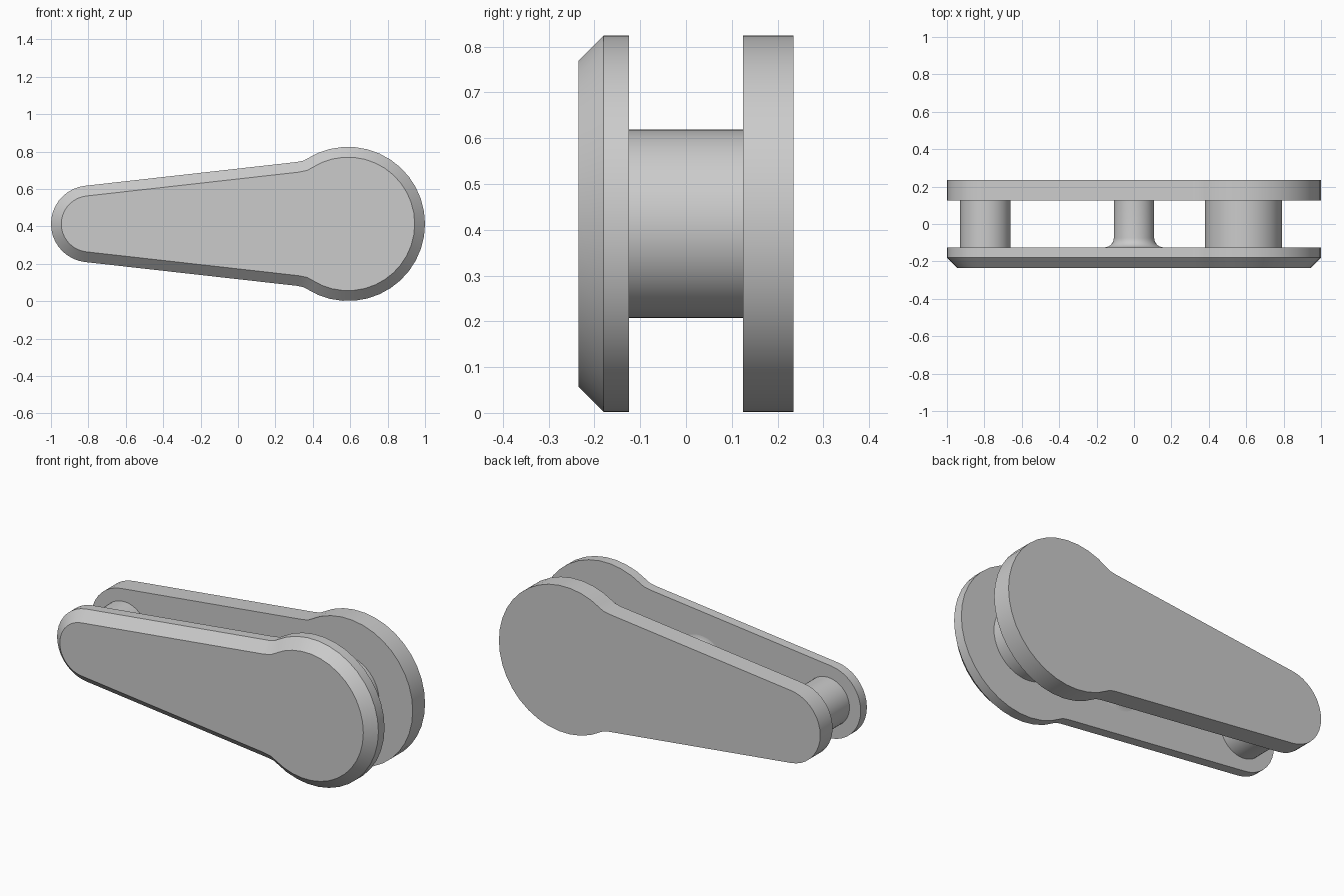
import bpy, bmesh, math
from mathutils import Matrix, Vector

if "Cube" in bpy.data.objects:
    bpy.data.objects.remove(bpy.data.objects["Cube"])

MID = 0.413  # height of the link's long axis

grey = bpy.data.materials.new("plain grey")
grey.use_nodes = True
colour = (0.6, 0.6, 0.6, 1)
grey.diffuse_color = colour
grey.node_tree.nodes["Principled BSDF"].inputs["Base Color"].default_value = colour


def finish(name, bm):
    bmesh.ops.recalc_face_normals(bm, faces=bm.faces)
    mesh = bpy.data.meshes.new(name)
    bm.to_mesh(mesh)
    bm.free()
    mesh.materials.append(grey)
    ob = bpy.data.objects.new(name, mesh)
    bpy.context.collection.objects.link(ob)
    bpy.ops.object.select_all(action='DESELECT')
    ob.select_set(True)
    bpy.context.view_layer.objects.active = ob
    bpy.ops.object.shade_smooth_by_angle(angle=math.radians(30))
    return ob


def arc(cx, r, start, end, steps):
    angles = [math.radians(start + (end - start) * i / steps) for i in range(steps + 1)]
    return [(cx + r * math.cos(a), r * math.sin(a)) for a in angles]


# Upper half of the outline: large round end, soft neck, straight taper, small round end
upper = arc(0.588, 0.412, 0, 113, 12)
upper += [(0.385, 0.357), (0.35, 0.338), (0.315, 0.331)]
upper += arc(-0.795, 0.205, 96.4, 180, 9)
outline = upper + [(x, -z) for x, z in reversed(upper[1:-1])]


def plate(name, y_inner, y_outer, chamfer=0):
    bm = bmesh.new()
    face = bm.faces.new([bm.verts.new((x, y_inner, MID + z)) for x, z in outline])
    new = bmesh.ops.extrude_face_region(bm, geom=[face])["geom"]
    moved = [v for v in new if isinstance(v, bmesh.types.BMVert)]
    cap = next(f for f in new if isinstance(f, bmesh.types.BMFace))
    side = math.copysign(chamfer, y_outer)
    bmesh.ops.translate(bm, verts=moved, vec=(0, y_outer - side - y_inner, 0))
    bmesh.ops.recalc_face_normals(bm, faces=bm.faces)
    if chamfer:
        bmesh.ops.inset_region(bm, faces=[cap], thickness=chamfer, use_even_offset=True)
        bmesh.ops.translate(bm, verts=cap.verts, vec=(0, side, 0))
    return finish(name, bm)


def pin(name, x, profile, segments=48):
    # Spin a (radius, y) profile around the y direction
    bm = bmesh.new()
    verts = [bm.verts.new((x + r, y, MID)) for r, y in profile]
    edges = [bm.edges.new(pair) for pair in zip(verts, verts[1:])]
    bmesh.ops.spin(bm, geom=verts + edges, cent=(x, 0, MID), axis=(0, 1, 0),
                   angle=math.tau, steps=segments, use_duplicate=False)
    bmesh.ops.remove_doubles(bm, verts=bm.verts, dist=0.0001)
    return finish(name, bm)


# Outer plates
plate("front_plate", -0.125, -0.235, chamfer=0.055)
plate("back_plate", 0.125, 0.235)

# Straight pins at both ends
pin("large_pin", 0.585, [(0.206, -0.125), (0.206, 0.125)])
pin("small_pin", -0.795, [(0.135, -0.125), (0.135, 0.125)])

# Middle pin with a rounded flare where it meets the front plate
flare = [(0.158 - 0.05 * math.sin(a), -0.075 - 0.05 * math.cos(a))
         for a in (math.pi / 2 * i / 6 for i in range(7))]
pin("middle_pin", 0, flare + [(0.108, 0.125)])
